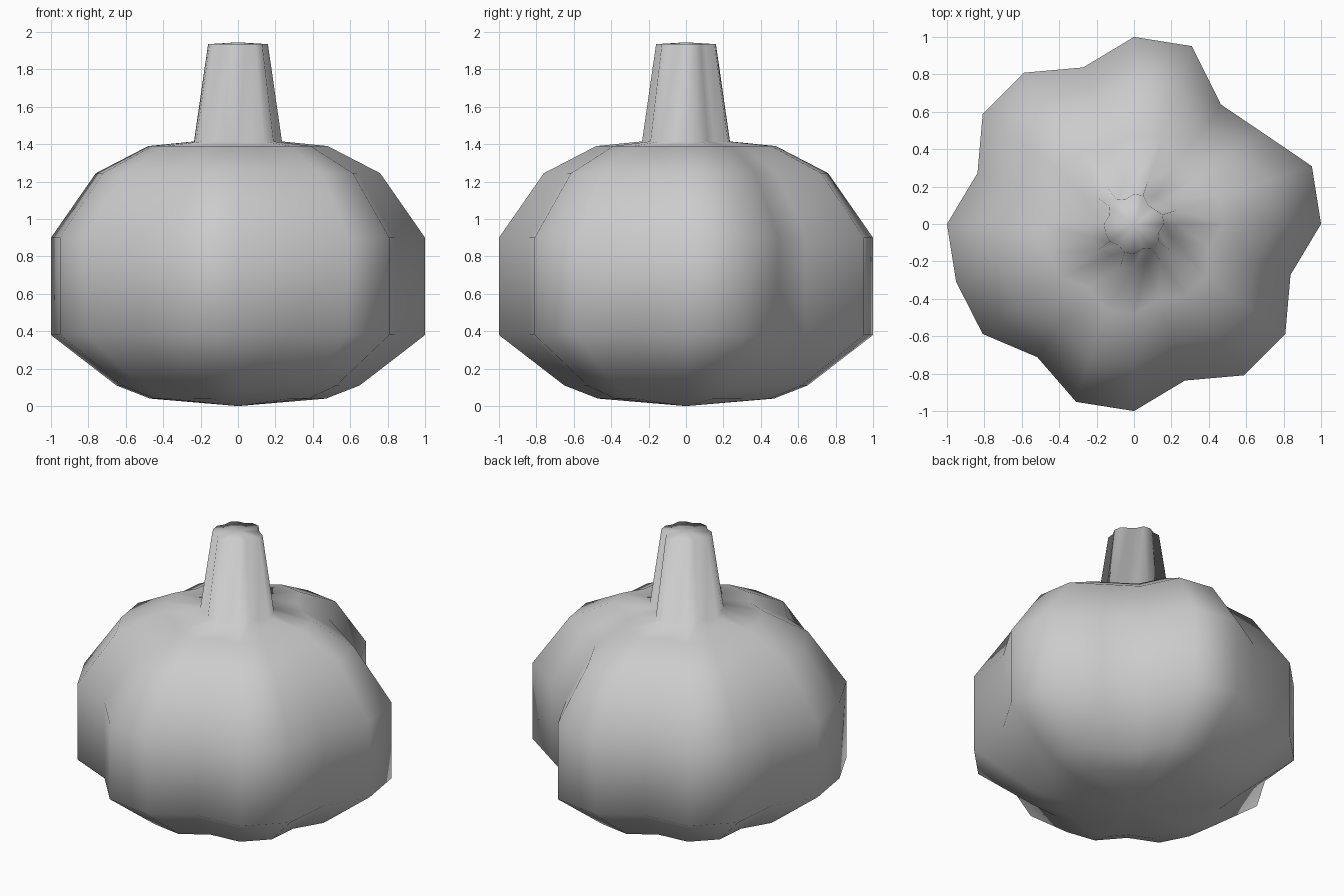
import bpy
import bmesh
from math import cos, sin, radians

cube = bpy.data.objects.get("Cube")
if cube:
    bpy.data.objects.remove(cube, do_unlink=True)

# Single skin colour
skin = bpy.data.materials.new("pale_grey_skin")
skin.use_nodes = True
colour = (0.6, 0.6, 0.6, 1)
skin.diffuse_color = colour
skin.node_tree.nodes["Principled BSDF"].inputs["Base Color"].default_value = colour

# Lobed cross-section: ridges at full radius, grooves between them
SIDES = 20
section = [1.0] * SIDES
for groove in (6, 9, 13, 16, 19):
    section[groove] = 0.88
section[2], section[3] = 0.84, 0.79

# Side profile from base to stem tip: radius, height
profile = [(0.47, 0.04), (0.65, 0.11), (1.0, 0.38), (1.0, 0.9), (0.76, 1.245),
           (0.48, 1.39), (0.235, 1.415), (0.16, 1.935)]

bm = bmesh.new()


def add_ring(radius, height):
    ring = []
    for i, scale in enumerate(section):
        a = radians(360 * i / SIDES)
        ring.append(bm.verts.new((radius * scale * cos(a), radius * scale * sin(a), height)))
    return ring


# Skin the bulb and stem ring by ring
rings = [add_ring(r, z) for r, z in profile]
for low, high in zip(rings, rings[1:]):
    for i in range(SIDES):
        j = (i + 1) % SIDES
        bm.faces.new((low[i], low[j], high[j], high[i]))

# Close the base and the stem tip with fans
for ring, height in ((rings[0], 0.0), (rings[-1], 1.945)):
    centre = bm.verts.new((0, 0, height))
    for i in range(SIDES):
        bm.faces.new((ring[i], ring[(i + 1) % SIDES], centre))

bmesh.ops.recalc_face_normals(bm, faces=bm.faces)
for face in bm.faces:
    face.smooth = True

mesh = bpy.data.meshes.new("bulb_with_stem")
bm.to_mesh(mesh)
bm.free()
mesh.materials.append(skin)
bulb = bpy.data.objects.new("bulb_with_stem", mesh)
bpy.context.collection.objects.link(bulb)
